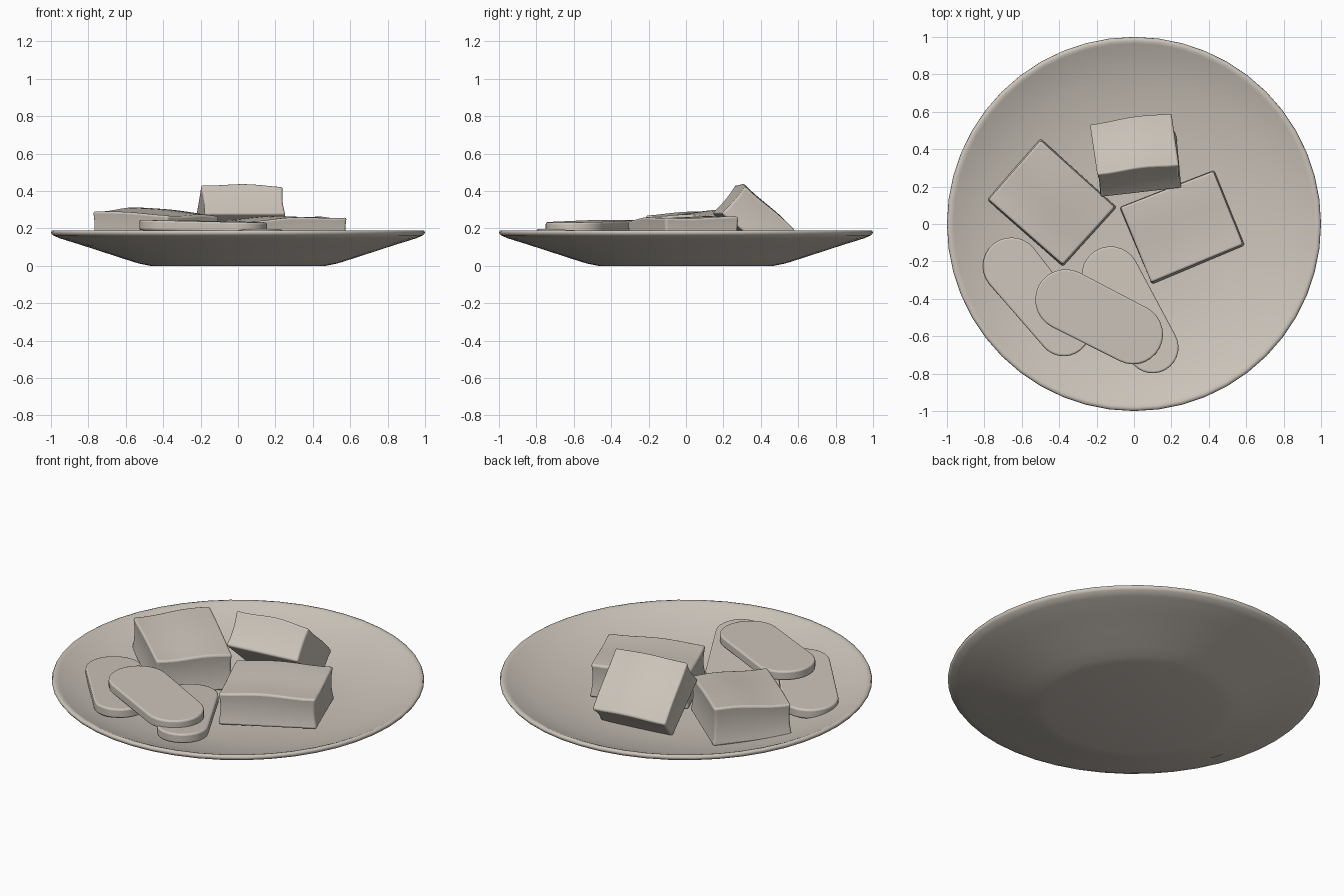
import bpy, bmesh, math
from mathutils import Vector

if "Cube" in bpy.data.objects:
    bpy.data.objects.remove(bpy.data.objects["Cube"])

clay = bpy.data.materials.new("warm_grey")
clay.diffuse_color = (0.60, 0.55, 0.49, 1)
clay.use_nodes = True
clay.node_tree.nodes["Principled BSDF"].inputs["Base Color"].default_value = clay.diffuse_color


def finish(name, bm, bevel=0.0, angle=40):
    """Turn a bmesh into a smooth shaded object with optional rounded edges."""
    bmesh.ops.recalc_face_normals(bm, faces=bm.faces[:])
    mesh = bpy.data.meshes.new(name)
    bm.to_mesh(mesh)
    bm.free()
    mesh.materials.append(clay)
    obj = bpy.data.objects.new(name, mesh)
    bpy.context.collection.objects.link(obj)
    bpy.ops.object.select_all(action='DESELECT')
    obj.select_set(True)
    bpy.context.view_layer.objects.active = obj
    if bevel:
        mod = obj.modifiers.new("rounded_edges", 'BEVEL')
        mod.width, mod.segments = bevel, 3
        mod.limit_method, mod.angle_limit = 'ANGLE', math.radians(45)
    bpy.ops.object.shade_smooth_by_angle(angle=math.radians(angle))
    return obj


# Plate: revolved profile, underside first, then rim, then shallow dish
def plate():
    profile = [(0, 0), (0.47, 0), (0.53, 0.012), (0.60, 0.034), (0.72, 0.073),
               (0.84, 0.112), (0.95, 0.146), (0.99, 0.163), (1.0, 0.177),
               (0.995, 0.188), (0.98, 0.190), (0.965, 0.184), (0.92, 0.163),
               (0.80, 0.123), (0.65, 0.088), (0.50, 0.064), (0.30, 0.053), (0, 0.05)]
    bm = bmesh.new()
    verts = [bm.verts.new((r, 0, z)) for r, z in profile]
    edges = [bm.edges.new(pair) for pair in zip(verts, verts[1:])]
    bmesh.ops.spin(bm, geom=verts + edges, cent=(0, 0, 0), axis=(0, 0, 1),
                   angle=math.tau, steps=48)
    bmesh.ops.remove_doubles(bm, verts=bm.verts[:], dist=0.0005)
    finish("plate", bm, angle=60)


# Blocks: uneven boxes blended between four top and four bottom corners
def block(name, top, bottom, bump, phase):
    top, bottom = [[Vector(p) for p in ring] for ring in (top, bottom)]
    bm = bmesh.new()
    bmesh.ops.create_cube(bm, size=2)
    bmesh.ops.subdivide_edges(bm, edges=bm.edges[:], cuts=7, use_grid_fill=True)
    up = (sum(top, Vector()) - sum(bottom, Vector())).normalized()
    for v in bm.verts:
        u, s, w = v.co
        pinch = 1 - 0.035 * (1 - w * w)
        a, b, c = (u * pinch + 1) / 2, (s * pinch + 1) / 2, (w + 1) / 2

        def ring(p):
            return (p[0] * (1 - a) + p[1] * a) * (1 - b) + (p[3] * (1 - a) + p[2] * a) * b
        wave = math.sin(3.2 * u + phase) * 0.7 + math.cos(2.6 * s - phase) * 0.5
        v.co = ring(bottom) * (1 - c) + ring(top) * c + up * (bump * wave * c)
    finish(name, bm, bevel=0.012)


block("left_block",
      [(-0.38, -0.22, 0.275), (-0.10, 0.09, 0.27), (-0.50, 0.45, 0.315), (-0.78, 0.13, 0.295)],
      [(-0.38, -0.23, 0.07), (-0.09, 0.09, 0.06), (-0.50, 0.46, 0.09), (-0.79, 0.13, 0.10)],
      0.008, 0.4)
block("right_block",
      [(0.09, -0.315, 0.245), (0.585, -0.11, 0.265), (0.425, 0.285, 0.265), (-0.075, 0.09, 0.245)],
      [(0.095, -0.325, 0.06), (0.595, -0.115, 0.085), (0.43, 0.29, 0.07), (-0.08, 0.09, 0.055)],
      0.010, 2.0)
block("leaning_block",
      [(-0.20, 0.275, 0.445), (0.24, 0.325, 0.435), (0.20, 0.60, 0.18), (-0.24, 0.54, 0.18)],
      [(-0.18, 0.14, 0.28), (0.255, 0.19, 0.28), (0.23, 0.47, 0.05), (-0.20, 0.41, 0.05)],
      0.012, 1.2)


# Slices: flat rounded bars between two end circles (x, y, top z, radius)
def slice_bar(name, end_a, end_b, thick=0.055, steps=14):
    bm = bmesh.new()
    a, b = Vector(end_a[:2]), Vector(end_b[:2])
    axis = b - a
    heading = math.atan2(axis.y, axis.x)
    outline = []
    for (cx, cy, z, r), start in ((end_a, heading + math.pi / 2), (end_b, heading - math.pi / 2)):
        for i in range(steps + 1):
            t = start + math.pi * i / steps
            x, y = cx + r * math.cos(t), cy + r * math.sin(t)
            f = (Vector((x, y)) - a).dot(axis) / axis.length_squared
            outline.append((x, y, end_a[2] + (end_b[2] - end_a[2]) * f))
    upper = [bm.verts.new(p) for p in outline]
    lower = [bm.verts.new((x, y, z - thick)) for x, y, z in outline]
    bm.faces.new(upper)
    bm.faces.new(lower[::-1])
    n = len(outline)
    for i in range(n):
        j = (i + 1) % n
        bm.faces.new((upper[i], lower[i], lower[j], upper[j]))
    finish(name, bm, bevel=0.01)


plate()
slice_bar("left_slice", (-0.655, -0.225, 0.165, 0.153), (-0.375, -0.565, 0.18, 0.142))
slice_bar("lower_slice", (-0.125, -0.275, 0.165, 0.155), (0.10, -0.66, 0.19, 0.138))
slice_bar("top_slice", (-0.365, -0.405, 0.243, 0.163), (-0.005, -0.59, 0.235, 0.16))
